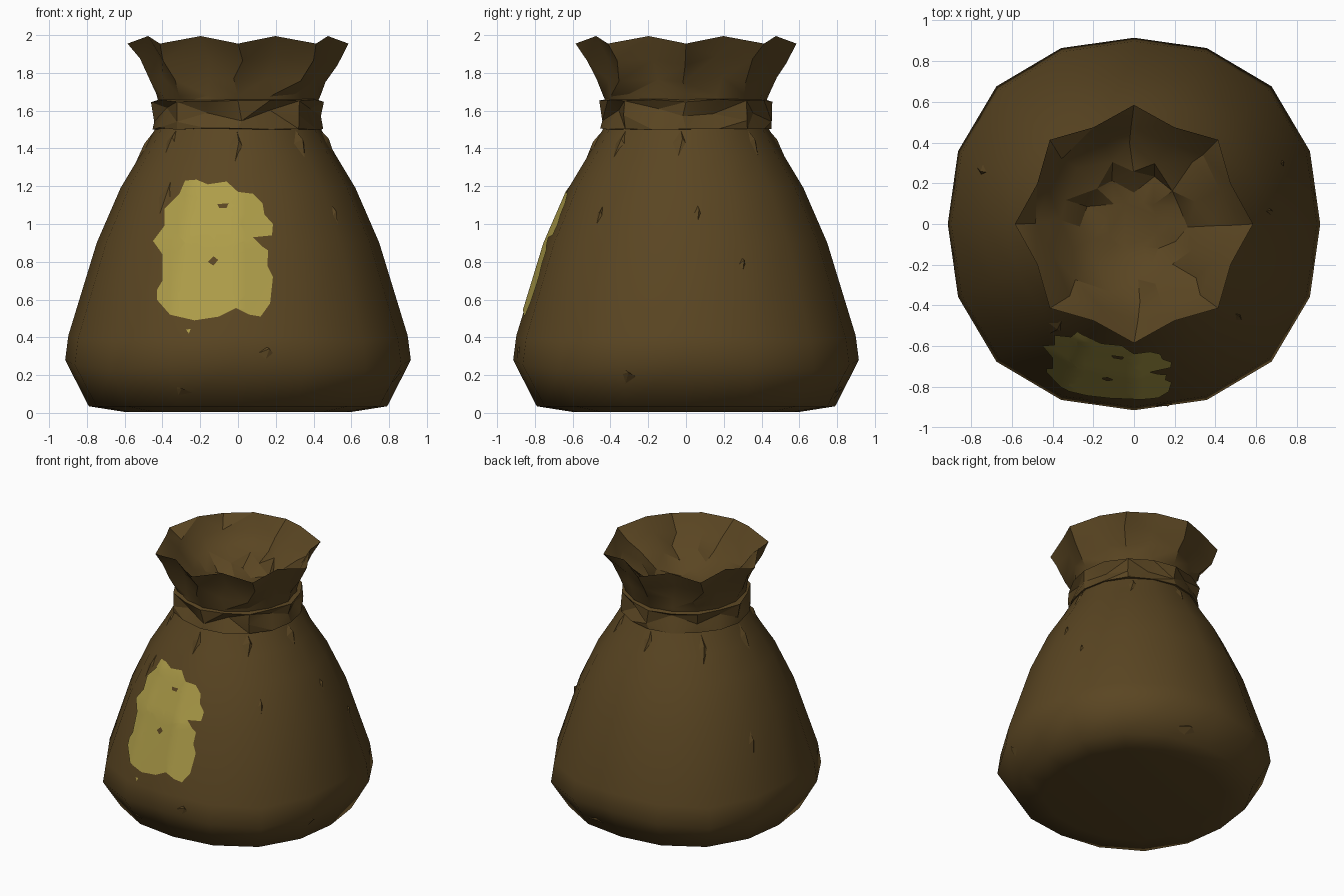
import bpy, bmesh, math, random
from mathutils import Vector
from mathutils.bvhtree import BVHTree

if "Cube" in bpy.data.objects:
    bpy.data.objects.remove(bpy.data.objects["Cube"])

random.seed(4)
N = 16


def material(name, rgb):
    m = bpy.data.materials.new(name)
    m.diffuse_color = (*rgb, 1)
    m.use_nodes = True
    m.node_tree.nodes["Principled BSDF"].inputs["Base Color"].default_value = m.diffuse_color
    return m


BROWN = material("brown sackcloth", (0.102, 0.060, 0.016))
YELLOW = material("faded yellow", (0.42, 0.335, 0.066))


def finish(bm, name, mat, angle=None):
    mesh = bpy.data.meshes.new(name)
    bm.to_mesh(mesh)
    bm.free()
    ob = bpy.data.objects.new(name, mesh)
    bpy.context.collection.objects.link(ob)
    mesh.materials.append(mat)
    if angle:
        bpy.ops.object.select_all(action='DESELECT')
        ob.select_set(True)
        bpy.context.view_layer.objects.active = ob
        bpy.ops.object.shade_smooth_by_angle(angle=math.radians(angle))
    return ob


def polar(r, a, z):
    return Vector((r * math.cos(a), r * math.sin(a), z))


def lathe(bm, rings, cap_start=False, cap_end=False):
    """Skin a list of rings; each ring is a function index -> point."""
    loops = [[bm.verts.new(ring(i)) for i in range(N)] for ring in rings]
    for a, b in zip(loops, loops[1:]):
        for i in range(N):
            j = (i + 1) % N
            bm.faces.new((a[i], a[j], b[j], b[i]))
    if cap_start:
        bm.faces.new(loops[0][::-1])
    if cap_end:
        bm.faces.new(loops[-1])


def body_ring(r, z, square, sag=0.0):
    def point(i):
        a = math.tau * i / N
        k = math.sin(2 * a) ** 2          # slightly square outline
        return polar(r * (1 + square * k), a, z - sag * k)
    return point


def rumpled_ring(r_even, r_odd, z_even, z_odd, jr=0.0, jz=0.0, ja=0.0):
    def point(i):
        odd = i % 2
        return polar((r_odd if odd else r_even) + random.uniform(-jr, jr),
                     math.tau * i / N + random.uniform(-ja, ja),
                     (z_odd if odd else z_even) + random.uniform(-jz, jz))
    return point


# Sack body
bm = bmesh.new()
lathe(bm, [body_ring(*p) for p in (
    (0.60, 0.005, 0.05), (0.79, 0.035, 0.05), (0.915, 0.28, 0.045, 0.05),
    (0.898, 0.41, 0.04, 0.03), (0.748, 0.90, 0.02), (0.622, 1.19, 0.01),
    (0.52, 1.36, 0.0), (0.435, 1.51, 0.0))], cap_start=True)
surface = BVHTree.FromBMesh(bm)
finish(bm, "sack_body", BROWN, 60)

# Gathered band around the neck, with rumpled middle
bm = bmesh.new()
lathe(bm, [rumpled_ring(*p) for p in (
    (0.42, 0.42, 1.50, 1.50), (0.455, 0.45, 1.505, 1.505, 0.004, 0.006),
    (0.45, 0.405, 1.56, 1.60, 0.012, 0.02, 0.06), (0.455, 0.445, 1.65, 1.655, 0.006, 0.006),
    (0.40, 0.40, 1.665, 1.665))])
bmesh.ops.triangulate(bm, faces=bm.faces[:], quad_method='SHORT_EDGE')
finish(bm, "neck_band", BROWN, 25)

# Flared mouth: outside, zigzag rim, creased bowl inside
bm = bmesh.new()
lathe(bm, [rumpled_ring(*p) for p in (
    (0.42, 0.42, 1.64, 1.64), (0.435, 0.425, 1.68, 1.68, 0.008, 0.008),
    (0.475, 0.435, 1.76, 1.77, 0.014, 0.015, 0.07),
    (0.53, 0.465, 1.86, 1.87, 0.014, 0.02, 0.06), (0.585, 0.515, 1.955, 1.995),
    (0.49, 0.44, 1.87, 1.88, 0.02, 0.02, 0.06), (0.39, 0.34, 1.79, 1.78, 0.03, 0.03, 0.08),
    (0.27, 0.24, 1.72, 1.69, 0.03, 0.02, 0.08), (0.15, 0.13, 1.67, 1.66, 0.02, 0.01))],
    cap_end=True)
bmesh.ops.triangulate(bm, faces=bm.faces[:], quad_method='SHORT_EDGE')
finish(bm, "flared_mouth", BROWN, 30)


def on_surface(angle, z, lift):
    """Point on the sack at a compass angle and height, lifted outward."""
    out = Vector((math.cos(angle), math.sin(angle), 0))
    hit = surface.ray_cast(Vector((0, 0, z)) + out * 2, -out)[0]
    return hit + out * lift


# Small cloth creases: one-sided raised folds
bm = bmesh.new()


def crease(deg, z_top, z_low, width, lift):
    a = math.radians(deg)
    r = on_surface(a, z_top, 0).xy.length
    da, mid = width / r, (z_top + z_low) / 2
    top = bm.verts.new(on_surface(a + da * 0.2, z_top, -0.004))
    low = bm.verts.new(on_surface(a, z_low, -0.004))
    left = bm.verts.new(on_surface(a - da, mid, -0.004))
    right = bm.verts.new(on_surface(a + da, mid, -0.004))
    peak = bm.verts.new(on_surface(a + da * 0.5, mid + 0.03, lift))
    for p, q in ((top, left), (left, low), (low, right), (right, top)):
        bm.faces.new((p, q, peak))


# folds hanging from the band
for deg in range(0, 360, 45):
    crease(deg + random.uniform(-6, 6), 1.505, random.uniform(1.27, 1.38), 0.04, 0.016)
# scattered wrinkles on the sides and near the base
for deg, z_top, z_low, w in ((232, 1.25, 1.02, 0.04), (318, 1.1, 0.98, 0.02), (5, 1.1, 1.0, 0.02),
                             (22, 0.82, 0.74, 0.02), (279, 0.35, 0.27, 0.05),
                             (246, 0.14, 0.06, 0.12), (338, 0.23, 0.14, 0.08),
                             (160, 0.85, 0.65, 0.03), (75, 0.14, 0.06, 0.1)):
    crease(deg, z_top, z_low, w, 0.014)
bmesh.ops.recalc_face_normals(bm, faces=bm.faces[:])
finish(bm, "cloth_creases", BROWN)

# Faded paint blotch, outlined in x and z, then wrapped on the front of the sack
blotch = [(-.28, 1.23), (-.22, 1.235), (-.16, 1.21), (-.06, 1.225), (.0, 1.17), (.08, 1.16), (.13, 1.11),
          (.14, 1.05), (.185, 1.0), (.18, .94), (.08, .93), (.13, .88), (.16, .86), (.155, .78),
          (.185, .72), (.17, .58), (.12, .51), (.06, .52), (-.01, .555), (-.1, .51), (-.23, .49),
          (-.36, .52), (-.43, .6), (-.43, .65), (-.40, .70), (-.40, .84), (-.45, .91), (-.39, .99),
          (-.39, 1.08), (-.31, 1.16)]
holes = [[(-.16, .80), (-.13, .83), (-.105, .81), (-.13, .78)],
         [(-.11, 1.105), (-.05, 1.11), (-.06, 1.085), (-.10, 1.085)]]
speck = [(-.275, .44), (-.25, .445), (-.26, .42)]
bm = bmesh.new()
for outline in (blotch, speck, *holes):
    vs = [bm.verts.new((x, 0, z)) for x, z in outline]
    for p, q in zip(vs, vs[1:] + vs[:1]):
        bm.edges.new((p, q))
bmesh.ops.triangle_fill(bm, edges=bm.edges[:], use_beauty=True, normal=(0, -1, 0))
for k in range(-12, 8):
    for co, no in (((k * 0.04, 0, 0), (1, 0, 0)), ((0, 0, 0.85 + k * 0.05), (0, 0, 1))):
        bmesh.ops.bisect_plane(bm, geom=bm.verts[:] + bm.edges[:] + bm.faces[:],
                               plane_co=co, plane_no=no)
for v in bm.verts:
    hit = surface.ray_cast(Vector((v.co.x, -3, v.co.z)), Vector((0, 1, 0)))[0]
    v.co.y = hit.y - 0.007
for f in bm.faces:
    f.normal_update()
    if f.normal.y > 0:
        f.normal_flip()
finish(bm, "paint_blotch", YELLOW, 35)
